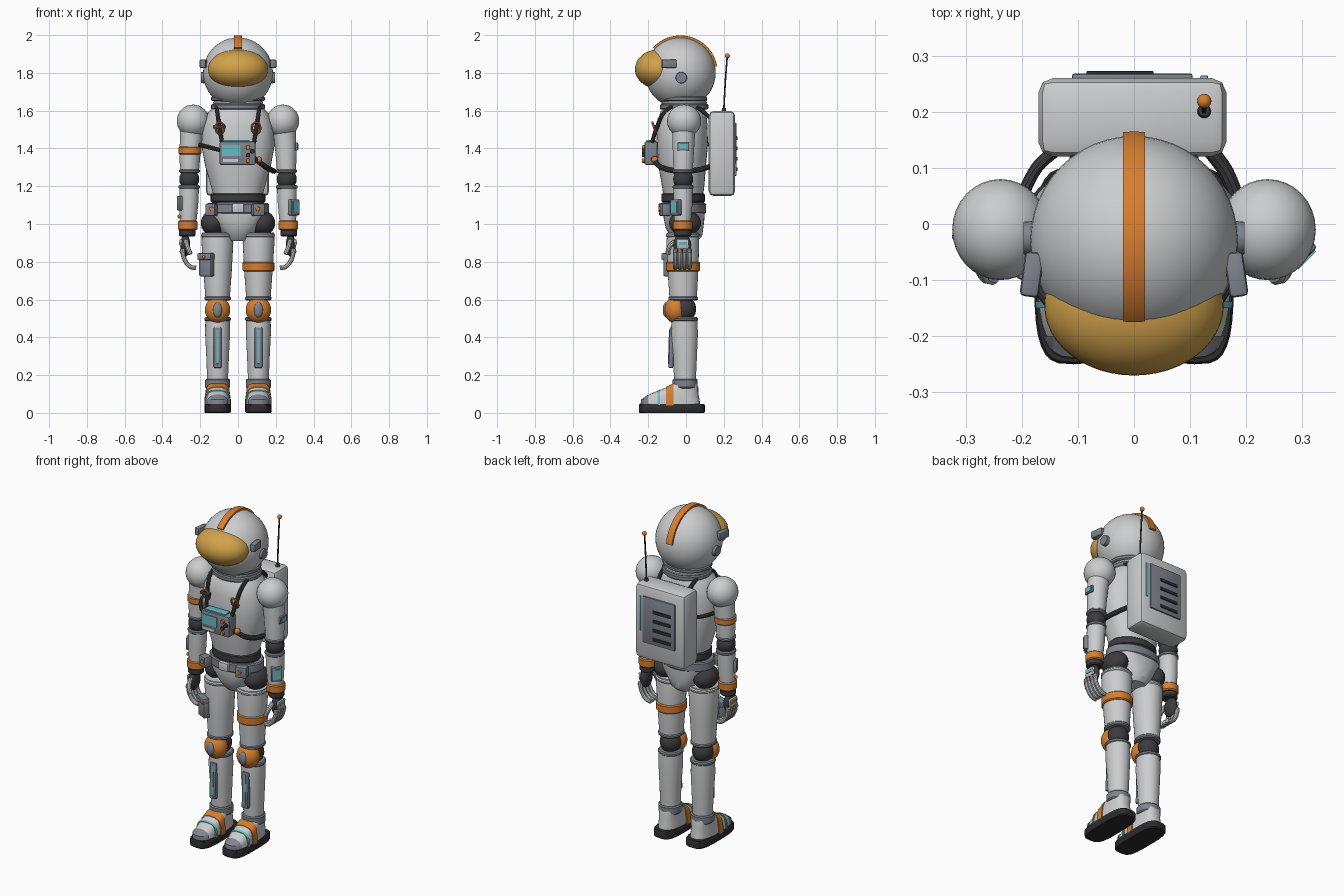
import bpy, bmesh
from math import sin, cos, pi, radians, copysign
from mathutils import Matrix, Vector, Euler

cube = bpy.data.objects.get("Cube")
if cube:
    bpy.data.objects.remove(cube)


def material(name, r, g, b):
    m = bpy.data.materials.new(name)
    m.use_nodes = True
    m.diffuse_color = (r, g, b, 1)
    m.node_tree.nodes["Principled BSDF"].inputs["Base Color"].default_value = (r, g, b, 1)
    return m


WHITE = material("suit_white", .6, .61, .62)
GREY = material("blue_grey", .21, .23, .27)
DARK = material("dark_rubber", .045, .045, .052)
SOLE = material("sole_black", .025, .025, .028)
ORANGE = material("orange", .68, .21, .03)
GOLD = material("gold_visor", .64, .36, .07)
CYAN = material("cyan", .14, .5, .54)
parts = []


def finish(bm, name, mat):
    bmesh.ops.recalc_face_normals(bm, faces=bm.faces)
    me = bpy.data.meshes.new(name)
    bm.to_mesh(me)
    bm.free()
    ob = bpy.data.objects.new(name, me)
    me.materials.append(mat)
    bpy.context.collection.objects.link(ob)
    parts.append(ob)
    return ob


def clip(bm, cuts):
    # keep the side of each plane opposite to its normal, and close the cut
    for point, normal in cuts:
        bmesh.ops.bisect_plane(bm, geom=bm.verts[:] + bm.edges[:] + bm.faces[:],
                               plane_co=point, plane_no=normal, clear_outer=True)
        bmesh.ops.holes_fill(bm, edges=[e for e in bm.edges if e.is_boundary])


def ball(name, c, r, mat, seg=32, cuts=()):
    bm = bmesh.new()
    bmesh.ops.create_uvsphere(bm, u_segments=seg, v_segments=seg // 2, radius=1,
                              matrix=Matrix.Translation(c) @ Matrix.Diagonal((*r, 1)))
    clip(bm, cuts)
    return finish(bm, name, mat)


def box(name, c, size, mat, bev=.006, rot=(0, 0, 0)):
    bm = bmesh.new()
    bmesh.ops.create_cube(bm, size=1, matrix=Matrix.Diagonal((*size, 1)))
    if bev:
        bmesh.ops.bevel(bm, geom=bm.edges[:], offset=bev, segments=2, affect='EDGES', profile=.5)
    bm.transform(Matrix.Translation(c) @ Euler([radians(a) for a in rot]).to_matrix().to_4x4())
    return finish(bm, name, mat)


def loft(name, rings, mat, power=2, seg=32, grow=0, cuts=()):
    # rings are (z, x, y, half width, half depth), bottom to top
    bm = bmesh.new()
    loops = []
    for z, x, y, rx, ry in rings:
        loop = []
        for i in range(seg):
            a = 2 * pi * i / seg
            u, v = (copysign(abs(t) ** (2 / power), t) for t in (cos(a), sin(a)))
            loop.append(bm.verts.new((x + (rx + grow) * u, y + (ry + grow) * v, z)))
        loops.append(loop)
    for a, b in zip(loops, loops[1:]):
        for i in range(seg):
            j = (i + 1) % seg
            bm.faces.new((a[i], a[j], b[j], b[i]))
    bm.faces.new(loops[0])
    bm.faces.new(loops[-1])
    clip(bm, cuts)
    return finish(bm, name, mat)


def band(name, x, y, z0, z1, rx, ry, mat):
    e = min(.006, (z1 - z0) / 3)
    return loft(name, [(z0, x, y, rx - e, ry - e), (z0 + e, x, y, rx, ry),
                       (z1 - e, x, y, rx, ry), (z1, x, y, rx - e, ry - e)], mat)


def disc(name, c, r, depth, mat, axis):
    bm = bmesh.new()
    turn = Vector((0, 0, 1)).rotation_difference(Vector(axis)).to_matrix().to_4x4()
    bmesh.ops.create_cone(bm, cap_ends=True, segments=24, radius1=r, radius2=r * .9, depth=depth,
                          matrix=Matrix.Translation(c) @ turn)
    return finish(bm, name, mat)


def tube(name, points, r, mat, cyclic=False):
    cu = bpy.data.curves.new(name, 'CURVE')
    cu.dimensions = '3D'
    cu.bevel_depth, cu.bevel_resolution, cu.resolution_u = r, 3, 6
    cu.use_fill_caps = True
    sp = cu.splines.new('BEZIER')
    sp.bezier_points.add(len(points) - 1)
    sp.use_cyclic_u = cyclic
    for p, co in zip(sp.bezier_points, points):
        p.co = co
        p.handle_left_type = p.handle_right_type = 'AUTO'
    cu.materials.append(mat)
    ob = bpy.data.objects.new(name, cu)
    bpy.context.collection.objects.link(ob)
    parts.append(ob)


# Helmet with visor, crest, ear pods and neck rings
HC = Vector((0, -.03, 1.8))
ball("helmet", HC, (.185, .187, .187), WHITE, 48)
ball("visor", (0, -.145, 1.82), (.16, .125, .104), GOLD, 48)
f, b = radians(47), radians(80)
ball("helmet_crest", HC, (.198, .198, .198), ORANGE, 64,
     [((.02, 0, 0), (1, 0, 0)), ((-.02, 0, 0), (-1, 0, 0)),
      (HC, (0, -cos(f), -sin(f))), (HC, (0, cos(b), -sin(b)))])
for s, side in ((1, "left"), (-1, "right")):
    box(side + "_ear_box", (.182 * s, -.09, 1.848), (.034, .08, .046), GREY, .008, (0, 0, 8 * s))
    disc(side + "_ear_disc", (.18 * s, -.025, 1.775), .032, .034, GREY, (s, 0, 0))
band("neck_ring_lower", 0, -.01, 1.605, 1.635, .142, .128, GREY)
band("neck_ring_middle", 0, -.01, 1.632, 1.652, .132, .12, WHITE)
band("neck_ring_upper", 0, -.015, 1.65, 1.675, .142, .126, GREY)

# Torso, waist and belt
loft("torso", [(1.15, 0, -.015, .13, .105), (1.2, 0, -.015, .143, .112), (1.3, 0, -.02, .172, .125),
               (1.42, 0, -.02, .195, .136), (1.52, 0, -.02, .185, .134),
               (1.59, 0, -.015, .158, .122), (1.625, 0, -.01, .12, .1)], WHITE, 2.3, 48)
band("waist_seal", 0, -.015, 1.115, 1.162, .145, .115, DARK)
band("waist_ring", 0, -.015, 1.1, 1.125, .138, .11, GREY)
band("belt", 0, -.012, 1.055, 1.11, .165, .118, GREY)
box("buckle", (0, -.13, 1.085), (.062, .03, .05), WHITE)
for x, w in ((-.14, .055), (.105, .065)):
    box("belt_pouch", (x, -.112, 1.075), (w, .05, .065), GREY, .008, (0, 0, x * 150))
    disc("pouch_stud", (x, -.14, 1.08), .012, .012, ORANGE, (0, -1, 0))
loft("pelvis", [(.91, 0, 0, .055, .06), (.935, 0, 0, .075, .085), (.98, 0, -.008, .105, .1),
                (1.03, 0, -.01, .14, .108), (1.07, 0, -.01, .152, .11)], WHITE, 2.4)

# Chest unit with screen and controls
box("chest_unit", (-.002, -.185, 1.375), (.19, .07, .125), GREY, .01)
box("chest_screen", (-.036, -.22, 1.388), (.098, .008, .058), CYAN, 0)
box("chest_unit_trim", (-.01, -.185, 1.44), (.14, .05, .008), CYAN, .002)
for x, z, m in ((.053, 1.405, ORANGE), (.053, 1.365, DARK), (.075, 1.385, DARK), (.053, 1.335, ORANGE)):
    disc("chest_knob", (x, -.224, z), .012, .016, m, (0, -1, 0))
box("chest_label", (-.04, -.22, 1.335), (.08, .008, .016), WHITE, 0)
ball("hose_joint", (.11, -.165, 1.34), (.018,) * 3, ORANGE, 16)
tube("left_hose", [(.09, -.175, 1.345), (.15, -.13, 1.3), (.19, -.02, 1.28), (.17, .08, 1.29), (.13, .14, 1.31)], .014, DARK)
tube("right_hose", [(-.09, -.18, 1.39), (-.15, -.14, 1.405), (-.205, -.02, 1.42), (-.18, .09, 1.42), (-.13, .14, 1.42)], .011, DARK)
for s in (1, -1):
    tube("shoulder_strap", [(.1 * s, .14, 1.55), (.112 * s, .06, 1.615), (.115 * s, -.04, 1.63),
                            (.11 * s, -.115, 1.59), (.098 * s, -.155, 1.51), (.085 * s, -.18, 1.43)], .011, DARK)
    tube("strap_ring", [(.096 * s + .022 * cos(a), -.168 - .01 * sin(a), 1.508 + .03 * sin(a))
                        for a in (0, pi / 2, pi, 3 * pi / 2)], .006, ORANGE, True)
box("strap_clip", (-.1, -.168, 1.515), (.065, .016, .02), DARK, .004)

# Backpack with vent panel and antenna
box("backpack", (-.003, .19, 1.373), (.335, .14, .45), WHITE, .026)
box("back_panel", (-.003, .262, 1.395), (.215, .012, .28), GREY, .004)
for i in range(4):
    box("back_vent", (-.025, .269, 1.29 + .055 * i), (.12, .008, .02), SOLE, .003)
box("back_light", (.125, .26, 1.425), (.014, .01, .21), CYAN, .003)
loft("antenna_base", [(1.585, .125, .2, .014, .014), (1.615, .125, .202, .01, .01)], DARK, 2, 16)
tube("antenna", [(.125, .2, 1.6), (.125, .208, 1.75), (.125, .218, 1.885)], .0045, DARK)
ball("antenna_tip", (.125, .219, 1.89), (.013,) * 3, ORANGE, 16)

for s, side in ((1, "left_"), (-1, "right_")):
    # Arm
    ball(side + "shoulder", (.238 * s, -.01, 1.545), (.086, .09, .087), WHITE)
    loft(side + "upper_arm", [(1.27, .257 * s, -.015, .05, .05), (1.38, .254 * s, -.014, .056, .056),
                              (1.54, .242 * s, -.01, .062, .062)], WHITE)
    band(side + "upper_cuff", .257 * s, -.015, 1.27, 1.29, .056, .056, GREY)
    ball(side + "elbow", (.258 * s, -.015, 1.237), (.053, .053, .055), DARK)
    band(side + "elbow_cuff", .258 * s, -.015, 1.185, 1.207, .056, .056, GREY)
    loft(side + "forearm", [(1.0, .264 * s, -.018, .043, .043), (1.1, .261 * s, -.016, .05, .05),
                            (1.2, .258 * s, -.015, .052, .052)], WHITE)
    band(side + "wrist_band", .266 * s, -.018, .968, 1.018, .052, .052, ORANGE)
    band(side + "glove_cuff", .269 * s, -.018, .935, .972, .044, .046, DARK)

    # Hand
    ball(side + "palm", (.279 * s, -.02, .888), (.026, .048, .06), DARK)
    box(side + "hand_plate", (.3 * s, -.018, .895), (.016, .065, .05), WHITE, .006, (0, 6 * s, 0))
    box(side + "hand_light", (.309 * s, -.018, .897), (.005, .04, .016), CYAN if s > 0 else ORANGE, 0, (0, 6 * s, 0))
    for i in range(4):
        y = -.057 + .025 * i
        tube(side + "finger", [(.295 * s, y, .87), (.284 * s, y, .815), (.25 * s, y, .773), (.222 * s, y, .768)], .0125, WHITE)
        ball(side + "knuckle", (.297 * s, y, .855), (.012,) * 3, ORANGE if i == 1 else GREY, 12)
    tube(side + "thumb", [(.275 * s, -.06, .91), (.266 * s, -.09, .875), (.252 * s, -.096, .84)], .013, WHITE)

    # Hip and thigh
    x = .108 * s
    ball(side + "hip", (.132 * s, -.005, 1.005), (.065, .085, .065), DARK)
    loft(side + "thigh", [(.6, x, -.015, .064, .072), (.75, x, -.016, .075, .081),
                          (.9, .109 * s, -.017, .084, .087), (.955, .111 * s, -.017, .08, .082)], WHITE)
    band(side + "thigh_ring", .109 * s, -.017, .93, .95, .087, .09, WHITE)
    band(side + "thigh_cuff", x, -.015, .595, .617, .07, .078, GREY)

    # Knee and shin
    ball(side + "knee", (x, -.008, .55), (.06, .062, .065), DARK)
    ball(side + "knee_pad", (x, -.055, .545), (.067, .06, .071), ORANGE)
    ball(side + "knee_boss", (x, -.105, .545), (.025, .018, .04), GREY, 24)
    band(side + "shin_cuff", x, -.008, .485, .507, .07, .072, GREY)
    loft(side + "shin", [(.15, x, -.005, .054, .056), (.3, x, -.006, .06, .064),
                         (.42, x, -.009, .066, .072), (.5, x, -.008, .065, .068)], WHITE)
    box(side + "shin_plate", (x, -.077, .345), (.042, .026, .215), GREY, .006, (-2, 0, 0))
    box(side + "shin_light", (x, -.09, .35), (.012, .006, .18), CYAN, 0, (-2, 0, 0))

    # Boot
    band(side + "ankle_ring", x, -.005, .13, .18, .066, .066, GREY)
    boot = [(.04, x, -.08, .064, .155), (.07, x, -.08, .064, .152), (.1, x, -.062, .06, .128),
            (.13, x, -.025, .057, .09), (.155, x, -.003, .054, .062)]
    loft(side + "boot", boot, WHITE, 2.6)
    for nm, y0, y1, m in (("strap", -.105, -.065, ORANGE), ("light", -.15, -.138, CYAN), ("toe_cap", -.25, -.2, GREY)):
        loft(side + "boot_" + nm, boot, m, 2.6, 32, .006,
             [((0, y1, 0), (0, 1, 0)), ((0, y0, 0), (0, -1, 0))])
    sole = [(0, x, -.075, .066, .17), (.006, x, -.075, .07, .175), (.04, x, -.075, .07, .175), (.046, x, -.075, .066, .171)]
    loft(side + "sole", sole, SOLE, 3.5)

# Details worn on one side only
band("right_arm_band", -.254, -.014, 1.368, 1.41, .061, .061, ORANGE)
box("left_arm_badge", (.31, -.014, 1.41), (.014, .062, .042), GREY, .004)
box("left_arm_badge_light", (.317, -.014, 1.41), (.005, .045, .026), CYAN, 0)
box("wrist_computer", (.295, -.052, 1.088), (.03, .06, .085), GREY, .006, (0, 0, -45))
box("wrist_screen", (.3065, -.0635, 1.09), (.006, .045, .06), CYAN, 0, (0, 0, -45))
box("right_wrist_tool", (-.308, -.035, 1.11), (.02, .045, .075), GREY, .006, (0, 0, 25))
ball("right_wrist_button", (-.31, -.035, 1.04), (.01,) * 3, ORANGE, 12)
band("left_thigh_band", .108, -.016, .748, .8, .084, .09, ORANGE)
box("thigh_pocket", (-.165, -.085, .78), (.075, .045, .115), GREY, .008, (0, 0, -30))
box("pocket_flap", (-.168, -.09, .828), (.085, .05, .035), GREY, .007, (0, 0, -30))
ball("pocket_stud", (-.181, -.115, .825), (.008,) * 3, ORANGE, 12)

# Turn curves into meshes and smooth the round surfaces
bpy.ops.object.select_all(action='DESELECT')
for ob in parts:
    ob.select_set(True)
bpy.context.view_layer.objects.active = next(o for o in parts if o.type == 'CURVE')
bpy.ops.object.convert(target='MESH')
bpy.ops.object.shade_smooth_by_angle(angle=radians(35))
